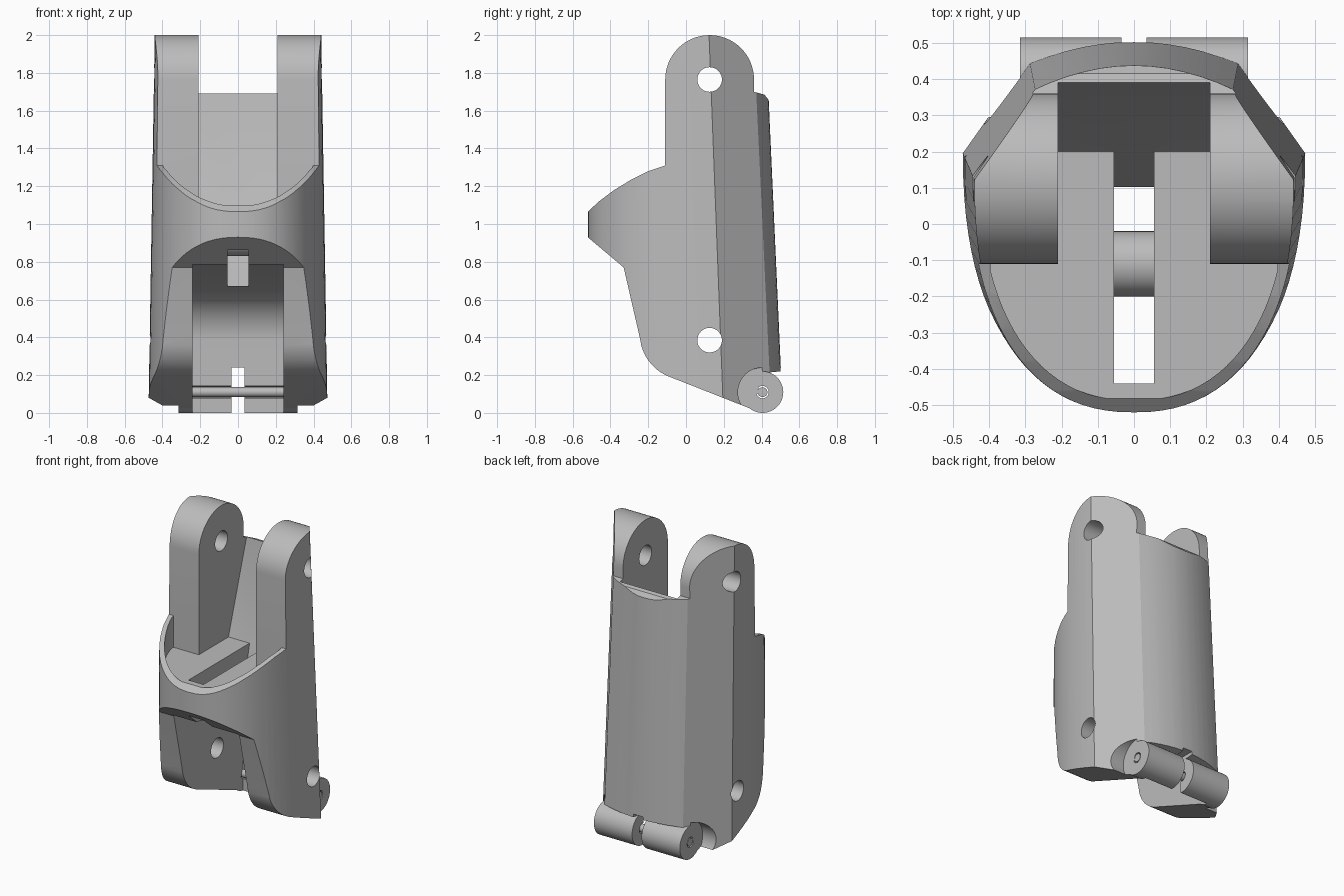
import bpy, bmesh, math

cube = bpy.data.objects.get("Cube")
if cube:
    bpy.data.objects.remove(cube, do_unlink=True)

grey = bpy.data.materials.new("light_grey")
grey.use_nodes = True
tone = (0.5, 0.5, 0.5, 1)
grey.diffuse_color = tone
grey.node_tree.nodes["Principled BSDF"].inputs["Base Color"].default_value = tone


def loft(name, low, high):
    """Solid between two matching rings of 3D points."""
    bm = bmesh.new()
    a = [bm.verts.new(p) for p in low]
    b = [bm.verts.new(p) for p in high]
    n = len(a)
    bm.faces.new(a[::-1])
    bm.faces.new(b)
    for i in range(n):
        j = (i + 1) % n
        bm.faces.new((a[i], a[j], b[j], b[i]))
    bmesh.ops.recalc_face_normals(bm, faces=bm.faces)
    mesh = bpy.data.meshes.new(name)
    bm.to_mesh(mesh)
    bm.free()
    ob = bpy.data.objects.new(name, mesh)
    bpy.context.collection.objects.link(ob)
    mesh.materials.append(grey)
    return ob


def side_prism(name, profile, x0, x1):
    """Extrude a (y, z) profile along x."""
    return loft(name, [(x0, y, z) for y, z in profile], [(x1, y, z) for y, z in profile])


def arc(cy, cz, r, start, end, n=16):
    angles = [math.radians(start + (end - start) * i / n) for i in range(n + 1)]
    return [(cy + r * math.cos(t), cz + r * math.sin(t)) for t in angles]


def rod(name, cy, cz, r, x0, x1):
    return side_prism(name, arc(cy, cz, r, 0, 352.5, 47), x0, x1)


def box(name, x, y0, y1, z0, z1):
    return side_prism(name, [(y0, z0), (y1, z0), (y1, z1), (y0, z1)], -x, x)


def boolean(ob, cutter, operation="DIFFERENCE"):
    mod = ob.modifiers.new("cut", "BOOLEAN")
    mod.operation = operation
    mod.solver = "EXACT"
    mod.object = cutter
    bpy.context.view_layer.objects.active = ob
    bpy.ops.object.modifier_apply(modifier=mod.name)


def front_curve(width, y_side, y_front, n=48):
    """Blunt half oval running from +x round the front to -x."""
    pts = []
    for i in range(n + 1):
        t = math.pi * i / n
        c, s = math.cos(t), math.sin(t)
        x = math.copysign(abs(c) ** (2 / 2.3), c) * width
        pts.append((x, y_side - (y_side - y_front) * max(s, 0) ** (2 / 2.3)))
    return pts


def section(width, y_side, back_x, y_corner, y_back, z):
    """Outer cross-section: oval front, chamfered corners, bowed back."""
    pts = front_curve(width, y_side, -0.52)
    for i in range(13):
        u = -1 + i / 6
        pts.append((u * back_x, y_back - (y_back - y_corner) * u * u))
    return [(x, y, z) for x, y in pts]


HINGE_Y, LOW_Z, TOP_Z = 0.125, 0.385, 1.765
BARREL = (0.405, 0.11)

# Tapered shell trimmed to the side outline
body = loft("body", section(0.475, 0.2, 0.29, 0.455, 0.515, -0.05),
            section(0.44, 0.12, 0.27, 0.355, 0.42, 2.05))
outline = [(0.36, 0.015), (0.38, 0.115), (0.40, 0.21), (0.6, 0.23), (0.6, 1.6),
           (0.435, 1.66), (0.415, 1.685), (0.36, 1.70)]
outline += arc(HINGE_Y, TOP_Z, 0.235, 0, 180, 32)
outline += [(-0.11, 1.31), (-0.20, 1.28), (-0.29, 1.235), (-0.38, 1.18),
            (-0.46, 1.12), (-0.52, 1.065), (-0.6, 0.98), (-0.6, 0.995 - 0.065 + 0.067),
            (-0.52, 0.93), (-0.33, 0.77)]
outline = [p for p in outline if p[0] > -0.6]
# carry the blunt nose clear of the shell front
nose = outline.index((-0.52, 0.93))
outline[nose:nose] = [(-0.6, 1.065), (-0.6, 0.93)]
outline += [(-0.245, 0.40)] + arc(0.0, 0.42, 0.245, 195, 248, 10)
cutters = []
trim = side_prism("outline_trim", outline, -0.8, 0.8)
boolean(body, trim, "INTERSECT")
cutters.append(trim)

# Lower hinge cavity with a rounded roof
roof = [(-0.8, -0.2), (0.395, -0.2)]
roof += arc(HINGE_Y, LOW_Z, 0.27, 0, 78)
roof += [(-0.33, 0.785), (-0.8, 0.785)]
cavity = side_prism("cavity_cutter", roof, -0.24, 0.24)

# Upper slot between the ears, with a sloping back wall
slot = side_prism("ear_slot_cutter", [(-0.15, 1.10), (0.2, 1.10), (0.39, 1.69),
                                      (0.39, 2.3), (-0.15, 2.3)], -0.21, 0.21)

# Bowl in front of the ears
rim = [p for p in front_curve(0.425, 0.15, -0.487) if p[1] < -0.12]
rim = [(rim[0][0], -0.11)] + rim + [(rim[-1][0], -0.11)]
bowl = loft("bowl_cutter", [(x, y, 1.10) for x, y in rim], [(x, y, 2.3) for x, y in rim])

# Cord channel through the floor
channel = side_prism("channel_cutter", [(-0.44, 1.3), (-0.44, 0.45), (0.1, 0.45),
                                        (0.1, 0.66), (0.2, 1.1), (0.2, 1.3)], -0.055, 0.055)

# Gap in the back wall and hinge holes
gap = box("gap_cutter", 0.035, 0.2, 0.7, -0.2, 0.24)
holes = [rod("hole_cutter", HINGE_Y, z, 0.065, -0.8, 0.8) for z in (LOW_Z, TOP_Z)]
clearances = [rod("clearance_cutter", *BARREL, 0.13, *xs) for xs in ((-0.8, -0.315), (0.315, 0.8))]

for c in [cavity, slot, bowl, channel, gap] + holes + clearances:
    boolean(body, c)
    cutters.append(c)

# Hinge barrel at the lower back
barrel = rod("hinge_barrel", *BARREL, 0.11, -0.315, 0.315)
bore = rod("bore_cutter", *BARREL, 0.033, -0.8, 0.8)
for c in (cavity, gap, bore):
    boolean(barrel, c)
cutters.append(bore)
pin = rod("hinge_pin", *BARREL, 0.026, -0.313, 0.313)

# Round cord bar across the channel
bar = rod("cord_bar", -0.11, 0.92, 0.09, -0.06, 0.06)

for c in cutters:
    bpy.data.objects.remove(c, do_unlink=True)

bpy.ops.object.select_all(action="DESELECT")
for ob in (body, barrel, pin, bar):
    ob.select_set(True)
bpy.context.view_layer.objects.active = body
bpy.ops.object.shade_smooth_by_angle(angle=math.radians(20))
